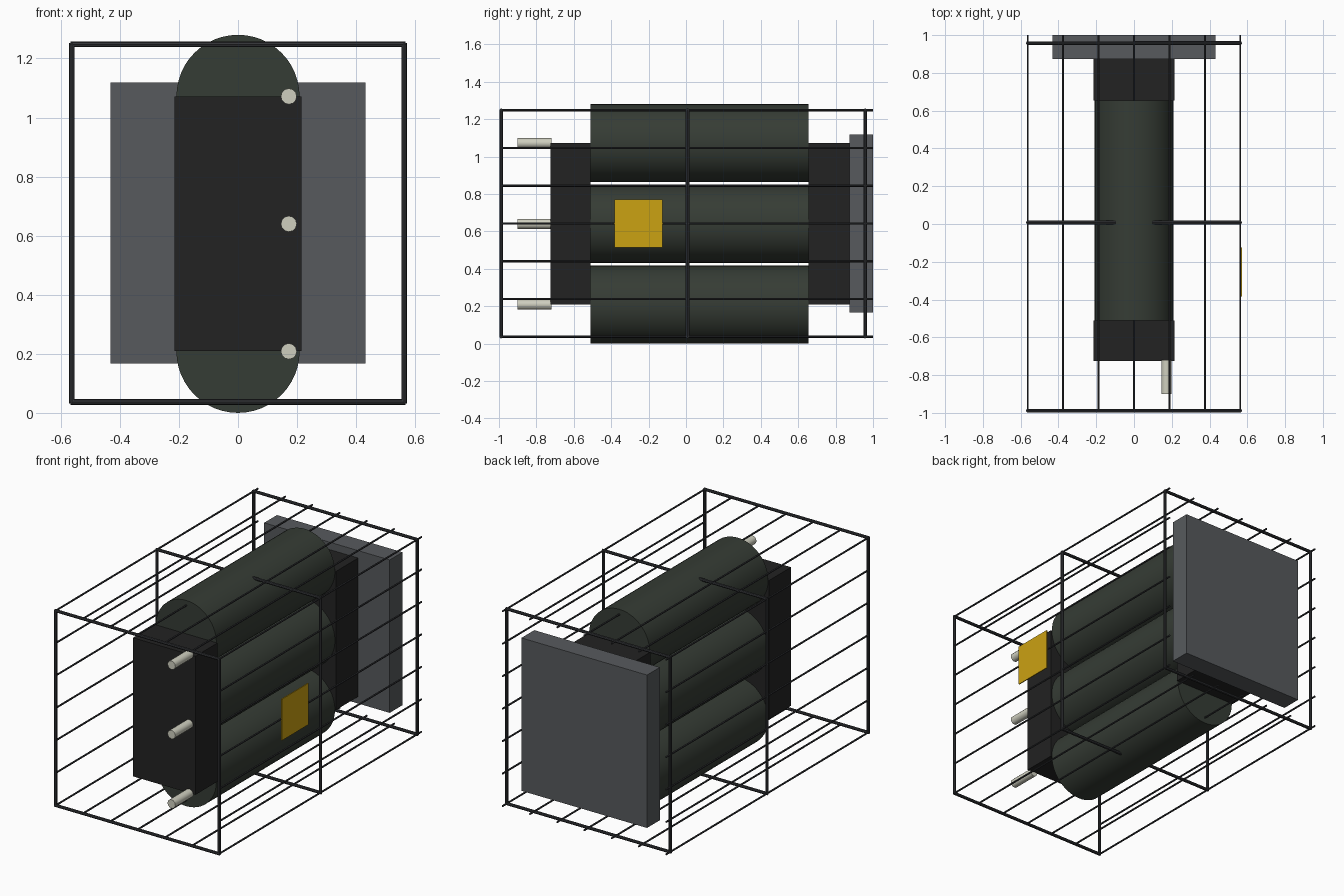
import bpy
import math
from mathutils import Vector

if "Cube" in bpy.data.objects:
    bpy.data.objects.remove(bpy.data.objects["Cube"])


def material(name, rgb):
    m = bpy.data.materials.new(name)
    m.diffuse_color = (*rgb, 1)
    m.use_nodes = True
    m.node_tree.nodes["Principled BSDF"].inputs["Base Color"].default_value = m.diffuse_color
    return m


GREEN = material("dark green", (0.036, 0.045, 0.035))
BLACK = material("black", (0.016, 0.016, 0.016))
GREY = material("slate grey", (0.095, 0.102, 0.11))
STEEL = material("dark steel", (0.032, 0.034, 0.038))
CREAM = material("pale cream", (0.62, 0.62, 0.52))
YELLOW = material("warning yellow", (0.60, 0.36, 0.006))


def box(name, lo, hi, mat):
    lo, hi = Vector(lo), Vector(hi)
    bpy.ops.mesh.primitive_cube_add(size=1, location=(lo + hi) / 2)
    ob = bpy.context.object
    ob.name = name
    ob.scale = hi - lo
    ob.data.materials.append(mat)


def rod(name, a, b, radius, mat, sides=8, smooth=False):
    a, b = Vector(a), Vector(b)
    d = b - a
    bpy.ops.mesh.primitive_cylinder_add(
        vertices=sides, radius=radius, depth=d.length, location=(a + b) / 2,
        rotation=d.to_track_quat('Z', 'Y').to_euler())
    ob = bpy.context.object
    ob.name = name
    ob.data.materials.append(mat)
    if smooth:
        bpy.ops.object.shade_smooth_by_angle(angle=math.radians(35))


# three stacked tanks, each with a pale outlet pin at the front
for i, z in enumerate((0.2085, 0.64, 1.0715)):
    rod(f"tank_{i}", (0, -0.51, z), (0, 0.655, z), 0.2085, GREEN, 48, True)
    rod(f"outlet_pin_{i}", (0.172, -0.9, z), (0.172, -0.72, z), 0.027, CREAM, 12, True)

# manifold blocks and the rear mounting plate
box("front_manifold", (-0.215, -0.725, 0.21), (0.215, -0.51, 1.072), BLACK)
box("rear_manifold", (-0.215, 0.655, 0.21), (0.215, 0.875, 1.072), BLACK)
box("rear_plate", (-0.432, 0.874, 0.167), (0.432, 1.0, 1.118), GREY)

# cage hoops
W, Z0, Z1 = 0.5625, 0.037, 1.248
R = 0.0095
for i, y in enumerate((-0.988, 0.008, 0.958)):
    for z in (Z0, Z1):
        rod(f"hoop_{i}_cross_bar", (-W - R / 2, y, z), (W + R / 2, y, z), R, STEEL)
    for x in (-W, W):
        rod(f"hoop_{i}_upright", (x, y, Z0 - R / 2), (x, y, Z1 + R / 2), R, STEEL)

# long cage wires: seven per face, corners shared
wires = [(W * (k / 3 - 1), z) for k in range(7) for z in (Z0, Z1)]
wires += [(x, Z0 + (Z1 - Z0) * k / 6) for k in range(1, 6) for x in (-W, W)]
for x, z in wires:
    rod("cage_wire", (x, -0.99, z), (x, 1.0, z), 0.0058, STEEL, 6)

# warning plate on the right side of the cage
box("warning_plate", (W + 0.003, -0.383, 0.513), (W + 0.0095, -0.125, 0.77), YELLOW)
